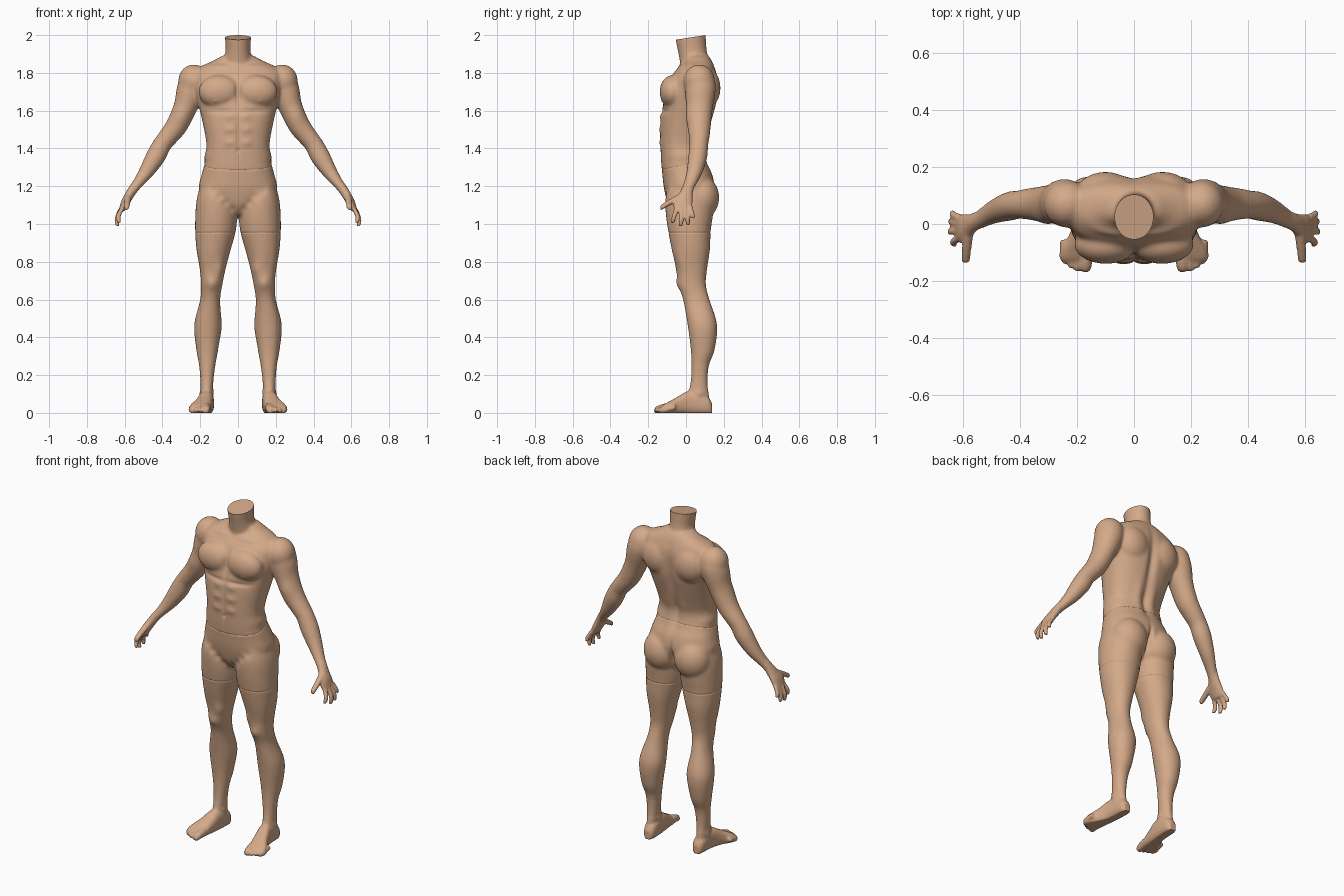
import bpy, bmesh, math
from mathutils import Vector, Matrix

X, Y, Z = Vector((1, 0, 0)), Vector((0, 1, 0)), Vector((0, 0, 1))
BOTH = (1, -1)
bm = bmesh.new()


def catmull(a, b, c, d, t):
    return [0.5 * (2 * q + (r - p) * t + (2 * p - 5 * q + 4 * r - s) * t * t
            + (3 * q - p - 3 * r + s) * t ** 3) for p, q, r, s in zip(a, b, c, d)]


def loft(rings, u, v, sides=BOTH, p=2.0, n=32, steps=5):
    """Skin rings (x, y, z, radius_u, radius_v) with a smooth curve between them."""
    last = len(rings) - 1
    path = []
    for i in range(last):
        quad = [rings[max(0, min(last, i + k))] for k in (-1, 0, 1, 2)]
        path += [catmull(*quad, j / steps) for j in range(steps)]
    path.append(rings[-1])
    for s in sides:
        loops = []
        for x, y, z, ru, rv in path:
            loop = []
            for k in range(n):
                c, d = math.cos(math.tau * k / n), math.sin(math.tau * k / n)
                c = math.copysign(abs(c) ** (2 / p), c)
                d = math.copysign(abs(d) ** (2 / p), d)
                w = Vector((x, y, z)) + u * ru * c + v * rv * d
                loop.append(bm.verts.new((w.x * s, w.y, w.z)))
            loops.append(loop)
        for a, b in zip(loops, loops[1:]):
            for k in range(n):
                bm.faces.new((a[k], a[(k + 1) % n], b[(k + 1) % n], b[k]))
        bm.faces.new(loops[0])
        bm.faces.new(loops[-1])


def ball(center, radii):
    for s in BOTH:
        m = Matrix.Translation((center[0] * s, center[1], center[2])) @ Matrix.Diagonal((*radii, 1))
        bmesh.ops.create_uvsphere(bm, u_segments=32, v_segments=20, radius=1, matrix=m)


def digit(pts, r, u, v):
    """Finger or toe through three points with a rounded tip."""
    a, b, c = map(Vector, pts)
    tip = c + (c - b).normalized() * r * 0.4
    loft([(*a, r * 1.1, r * 1.1), (*b, r, r), (*c, r * .85, r * .85), (*tip, r * .4, r * .4)], u, v, n=14)


# torso: height, half width, front, back
torso = [(1.045, .06, -.05, .07), (1.09, .14, -.09, .12), (1.18, .205, -.115, .15),
         (1.26, .193, -.125, .14), (1.33, .174, -.132, .107), (1.40, .167, -.135, .092),
         (1.46, .172, -.137, .107), (1.55, .19, -.135, .137), (1.63, .21, -.122, .16),
         (1.70, .228, -.108, .168), (1.765, .235, -.085, .168), (1.80, .23, -.065, .162),
         (1.835, .195, -.035, .15), (1.86, .14, -.012, .14), (1.89, .085, 0, .122)]
loft([(0, (f + b) / 2, z, w, (b - f) / 2) for z, w, f, b in torso], X, Y, (1,), p=2.35, n=64)

# neck, cut to its slanted top later
loft([(0, .06, 1.78, .085, .085), (0, .045, 1.86, .075, .078), (0, .033, 1.92, .066, .077),
      (0, .025, 1.98, .069, .081), (0, .02, 2.04, .07, .082)], X, Y, (1,), n=48)

# legs: height, inner, outer, front, back
leg = [(1.20, .03, .20, -.10, .14), (1.13, .012, .219, -.11, .145), (1.05, .004, .226, -.107, .143),
       (.96, .012, .227, -.094, .131), (.865, .038, .22, -.076, .127), (.76, .066, .202, -.052, .112),
       (.68, .082, .196, -.043, .106), (.60, .094, .20, -.016, .125), (.467, .09, .232, .008, .165),
       (.334, .105, .221, .025, .152), (.255, .119, .207, .028, .123), (.175, .129, .2, .025, .115),
       (.11, .134, .198, .012, .119), (.05, .136, .195, 0, .125), (.015, .14, .19, .01, .12)]
loft([((i + o) / 2, (f + b) / 2, z, (o - i) / 2, (b - f) / 2) for z, i, o, f, b in leg], X, Y, p=2.1)

# feet: position along y, centre x, half width, top
foot = [(.138, .163, .02, .05), (.115, .163, .034, .085), (.06, .165, .038, .11), (.01, .17, .04, .115),
        (-.04, .182, .046, .088), (-.09, .199, .056, .06), (-.12, .205, .054, .043), (-.135, .205, .045, .03)]
loft([(x, y, (t - .008) / 2, w, (t + .008) / 2) for y, x, w, t in foot], X, Z, p=2.5)
for x0, x1, y1, r in [(.166, .17, -.16, .022), (.193, .199, -.16, .014), (.213, .22, -.15, .0135),
                      (.231, .238, -.135, .013), (.245, .252, -.115, .013)]:
    digit([(x0, y1 + .06, .03), (x0 + .003, y1 + .02, .02), (x1, y1, .014)], r, X, Z)

# arms and palms
ACROSS = Vector((.87, 0, .49))
loft([(.21, .075, 1.79, .06, .065), (.235, .077, 1.745, .076, .08), (.257, .075, 1.69, .076, .08),
      (.283, .072, 1.61, .063, .069), (.325, .07, 1.52, .058, .062), (.37, .07, 1.46, .053, .055),
      (.402, .068, 1.42, .05, .05), (.437, .062, 1.355, .052, .051), (.487, .045, 1.273, .04, .043),
      (.53, .022, 1.215, .029, .036), (.557, .007, 1.18, .026, .033), (.578, -.006, 1.147, .024, .041),
      (.597, -.016, 1.115, .022, .051), (.613, -.016, 1.08, .016, .049), (.617, -.015, 1.07, .01, .043)],
     ACROSS, Y)

# fingers and thumbs
for pts in [[(.61, .021, 1.095), (.632, .032, 1.058), (.636, .038, 1.035)],
            [(.613, 0, 1.09), (.638, .008, 1.035), (.638, .01, 1.0)],
            [(.613, -.024, 1.09), (.641, -.026, 1.03), (.638, -.028, .993)],
            [(.61, -.047, 1.09), (.633, -.063, 1.04), (.629, -.07, 1.01)]]:
    digit(pts, .0125, X, Y)
digit([(.58, -.03, 1.145), (.587, -.09, 1.112), (.59, -.13, 1.088)], .017, X, Z)

# large muscles
ball((.235, .07, 1.755), (.082, .083, .09))      # shoulder
ball((.098, -.072, 1.70), (.112, .068, .088))    # chest
ball((.10, .105, 1.72), (.105, .078, .11))       # shoulder blade
ball((.102, .082, 1.14), (.106, .094, .115))     # buttock

# fuse all parts into one skin
bmesh.ops.recalc_face_normals(bm, faces=bm.faces)
mesh = bpy.data.meshes.new("body")
bm.to_mesh(mesh)
bm.free()
body = bpy.data.objects.new("body", mesh)
bpy.context.collection.objects.link(body)
mod = body.modifiers.new("fuse", 'REMESH')
mod.mode = 'VOXEL'
mod.voxel_size = .006
fused = bpy.data.meshes.new_from_object(body.evaluated_get(bpy.context.evaluated_depsgraph_get()))
body.modifiers.clear()
body.data = fused

# soften the joins, lightly on hands and feet
bm = bmesh.new()
bm.from_mesh(fused)
core = [v for v in bm.verts if abs(v.co.x) < .56 and v.co.z > .12]
for verts, times in ((bm.verts[:], 2), (core, 14)):
    for _ in range(times):
        bmesh.ops.smooth_vert(bm, verts=verts, factor=.5, use_axis_x=True, use_axis_y=True, use_axis_z=True)

# muscle relief: centre, extent, height (mirrored)
relief = [((0, -.14, 1.68), (.014, .06, .06), -.012), ((0, -.14, 1.47), (.009, .05, .12), -.006),
          ((.09, -.14, 1.598), (.08, .05, .012), -.008), ((.10, -.05, 1.835), (.07, .04, .012), .006),
          ((0, .16, 1.62), (.025, .08, .16), -.018), ((0, .1, 1.40), (.02, .06, .08), -.012),
          ((0, .15, 1.12), (.012, .08, .08), -.03), ((.05, .1, 1.42), (.025, .05, .1), .007),
          ((.165, 0, 1.36), (.04, .09, .03), .007), ((0, -.135, 1.39), (.008, .03, .01), -.007),
          ((.138, -.045, .685), (.025, .04, .03), .007), ((.10, -.03, .76), (.022, .05, .04), .008),
          ((.19, -.03, .80), (.02, .05, .07), .004), ((.10, .11, .46), (.03, .05, .07), .006),
          ((.20, .07, .10), (.02, .02, .02), .006), ((.13, .06, .11), (.02, .02, .02), .006),
          ((.31, .01, 1.57), (.04, .04, .05), .006), ((.118, -.14, 1.65), (.006, .03, .006), .004)]
relief += [((.045, -.14, z), (.028, .05, .02), .006) for z in (1.57, 1.50, 1.43)]
relief += [((.03 + .035 * i, -.1, 1.08 + .032 * i), (.02, .05, .02), -.005) for i in range(4)]
bm.normal_update()
for v in bm.verts:
    x, y, z = abs(v.co.x), v.co.y, v.co.z
    push = 0
    for (cx, cy, cz), (sx, sy, sz), h in relief:
        if abs(z - cz) < 2.5 * sz:
            d = ((x - cx) / sx) ** 2 + ((y - cy) / sy) ** 2 + ((z - cz) / sz) ** 2
            if d < 7:
                push += h * math.exp(-d)
    if push:
        v.co += v.normal * push
    v.co.z = max(v.co.z, 0)

# seams at the waist and thighs
for point, normal in (((0, -.13, 1.285), (0, -.24, 1)), ((0, 0, .955), (0, 0, 1))):
    faces = [f for f in bm.faces if abs(f.calc_center_median().x) < .3]
    geom = set(faces)
    for f in faces:
        geom.update(f.edges)
        geom.update(f.verts)
    cut = bmesh.ops.bisect_plane(bm, geom=list(geom), dist=.0008, plane_co=point, plane_no=normal)
    bm.normal_update()
    for g in cut['geom_cut']:
        if isinstance(g, bmesh.types.BMVert):
            g.co -= g.normal * .003

# smooth skin with a flat, sharp-edged neck top
for f in bm.faces:
    f.smooth = True
cut = bmesh.ops.bisect_plane(bm, geom=bm.verts[:] + bm.edges[:] + bm.faces[:], dist=.0005,
                             plane_co=(0, .105, 2.0), plane_no=(0, -.155, 1), clear_outer=True)
rim = [g for g in cut['geom_cut'] if isinstance(g, bmesh.types.BMEdge)]
for f in bmesh.ops.edgeloop_fill(bm, edges=rim)['faces']:
    f.smooth = False
for e in rim:
    e.smooth = False
bmesh.ops.recalc_face_normals(bm, faces=bm.faces)
bm.to_mesh(fused)
bm.free()

skin = bpy.data.materials.new("skin")
skin.diffuse_color = (.66, .40, .25, 1)
fused.materials.clear()
fused.materials.append(skin)
